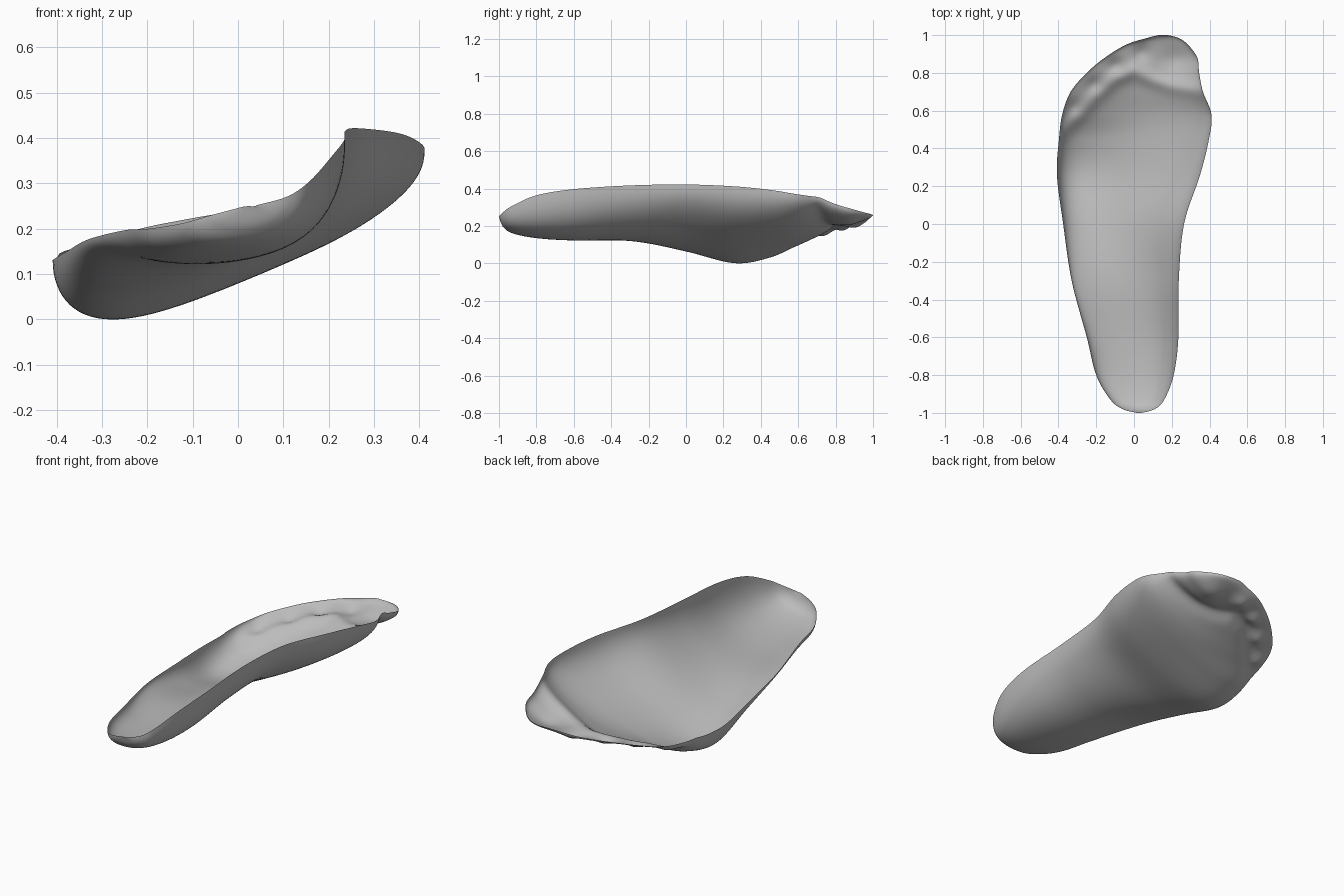
import bpy
import math
from mathutils import Vector

cube = bpy.data.objects.get("Cube")
if cube:
    bpy.data.objects.remove(cube, do_unlink=True)

# Stations from heel to toes:
# y, outer rim x, outer rim z, sole z (outer, middle, inner), inner rim x, inner rim z
STATIONS = [
    (-1, .015, .248, .248, .248, .248, .04, .25),
    (-.98, -.06, .228, .2, .198, .213, .11, .27),
    (-.93, -.125, .21, .163, .163, .188, .16, .305),
    (-.8, -.2, .198, .137, .137, .175, .21, .362),
    (-.6, -.25, .195, .126, .126, .178, .235, .395),
    (-.3, -.33, .175, .122, .128, .2, .237, .415),
    (0, -.375, .15, .062, .105, .215, .265, .42),
    (.26, -.408, .13, 0, .07, .187, .35, .41),
    (.45, -.397, .135, .03, .082, .187, .397, .391),
    (.58, -.38, .15, .087, .11, .2, .41, .37),
    (.7, -.335, .165, .14, .15, .22, .365, .35),
    (.8, -.25, .19, .178, .187, .225, .345, .315),
    (.88, -.155, .212, .2, .207, .228, .335, .292),
    (.95, -.04, .232, .22, .226, .238, .285, .273),
    (.985, .07, .25, .242, .242, .247, .235, .263),
    (1, .13, .258, .258, .258, .258, .18, .258),
]
STEPS, COLUMNS = 8, 56

# Crease between the ball of the foot and the toes, and the toe pads (x, y, radius)
CREASE = [Vector(p) for p in ((.34, .71), (.2, .73), (.1, .76), (0, .81), (-.1, .77),
                              (-.2, .68), (-.3, .57), (-.39, .48))]
TOES = [(.23, .87, .1), (.04, .91, .06), (-.1, .84, .055), (-.21, .74, .055), (-.32, .62, .055)]


def catmull(a, b, c, d, t):
    return (2 * b + (c - a) * t + (2 * a - 5 * b + 4 * c - d) * t * t
            + (3 * b - a - 3 * c + d) * t ** 3) / 2


def station_rows():
    last = len(STATIONS) - 1
    for i in range(last):
        quad = [STATIONS[min(max(i + k, 0), last)] for k in (-1, 0, 1, 2)]
        for s in range(STEPS):
            yield [catmull(*vals, s / STEPS) for vals in zip(*quad)]
    yield list(STATIONS[last])


def crease_distance(p):
    best = 1.0
    for a, b in zip(CREASE, CREASE[1:]):
        t = max(0, min(1, (p - a).dot(b - a) / (b - a).length_squared))
        best = min(best, (p - a.lerp(b, t)).length)
    return best


def toe_relief(x, y):
    p = Vector((x, y))
    lift = .02 * math.exp(-(crease_distance(p) / .04) ** 2)
    for tx, ty, r in TOES:
        lift -= .02 * math.exp(-((x - tx) ** 2 + (y - ty) ** 2) / (r * r * .6))
    return lift


def roundness(u):
    """Rounded profile across the sole, a little fuller on the inner side."""
    return max(1 - u * u, 0) ** (.45 - .05 * u)


def section_point(row, theta):
    """Point on one cross-section: tilted chord between the rims minus a rounded sag."""
    y, xl, zl, b_out, b_mid, b_in, xr, zr = row
    u = math.sin(theta)
    c = roundness(u)

    def depth(v, z):
        return (zl + (zr - zl) * (v + 1) / 2 - z) / roundness(v)

    # Quadratic through the three given sole heights
    d_out, d_mid, d_in = depth(-.6, b_out), depth(0, b_mid), depth(.6, b_in)
    slope = (d_in - d_out) / 1.2
    bend = ((d_in + d_out) / 2 - d_mid) / .36
    x = xl + (xr - xl) * (u + 1) / 2
    z = zl + (zr - zl) * (u + 1) / 2 - c * (d_mid + slope * u + bend * u * u)
    return x, y, z + toe_relief(x, y) * (.3 + .7 * c)


# Sole shell: one open lofted sheet
verts, faces = [], []
rows = list(station_rows())
for row in rows:
    for j in range(COLUMNS + 1):
        verts.append(section_point(row, math.pi * (j / COLUMNS - .5)))
width = COLUMNS + 1
for i in range(len(rows) - 1):
    for j in range(COLUMNS):
        a = i * width + j
        faces.append((a, a + 1, a + width + 1, a + width))

lowest = min(v[2] for v in verts)
mesh = bpy.data.meshes.new("foot_sole_shell")
mesh.from_pydata([(x, y, z - lowest) for x, y, z in verts], [], faces)
mesh.update()
shell = bpy.data.objects.new("foot_sole_shell", mesh)
bpy.context.collection.objects.link(shell)

# Plain grey material
grey = bpy.data.materials.new("plain_grey")
grey.use_nodes = True
colour = (.5, .5, .5, 1)
grey.diffuse_color = colour
grey.node_tree.nodes["Principled BSDF"].inputs["Base Color"].default_value = colour
mesh.materials.append(grey)

bpy.context.view_layer.objects.active = shell
shell.select_set(True)
bpy.ops.object.shade_smooth_by_angle(angle=math.radians(60))
